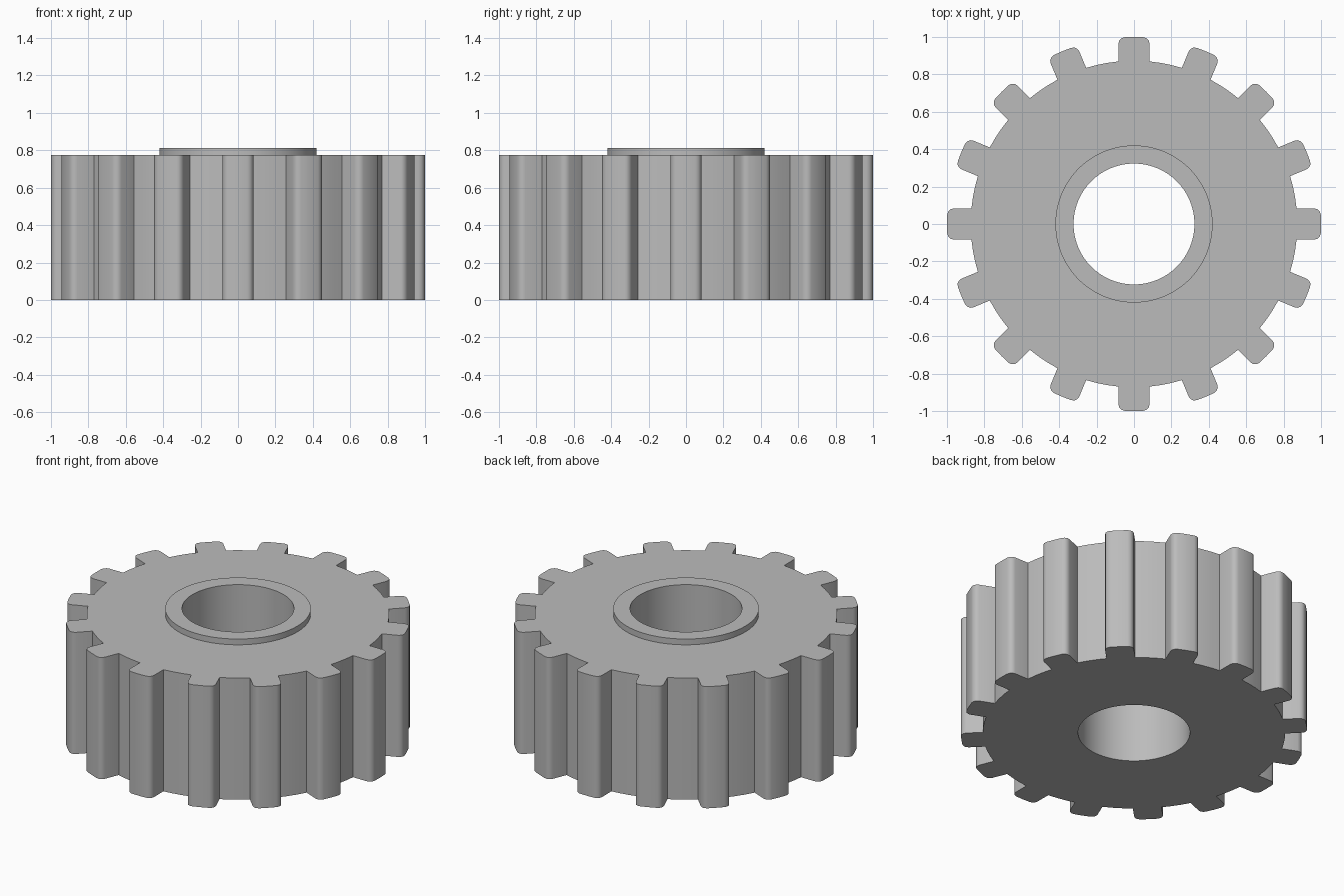
import bpy
import bmesh
import math
from mathutils import Vector, Matrix

TEETH = 16
HALF_WIDTH = 0.083
ROOT_R, TIP_R, FILLET = 0.873, 1.0, 0.035
BORE_R, COLLAR_R = 0.323, 0.42
BODY_TOP, COLLAR_TOP = 0.775, 0.812

cube = bpy.data.objects.get("Cube")
if cube:
    bpy.data.objects.remove(cube, do_unlink=True)

steel = bpy.data.materials.new("plain_grey")
steel.use_nodes = True
GREY = (0.5, 0.5, 0.5, 1)
steel.diffuse_color = GREY
steel.node_tree.nodes["Principled BSDF"].inputs["Base Color"].default_value = GREY


def circle(radius, count, start=0.0):
    step = math.tau / count
    return [Vector((radius * math.cos(start + i * step),
                    radius * math.sin(start + i * step))) for i in range(count)]


def tooth_points():
    """One tooth pointing along +x, followed by the root arc up to the next."""
    cy = HALF_WIDTH - FILLET
    cx = math.sqrt((TIP_R - FILLET) ** 2 - cy ** 2)
    end = math.atan2(cy, cx)
    upper = []
    for i in range(4):
        a = end + (math.pi / 2 - end) * i / 3
        upper.append(Vector((cx + FILLET * math.cos(a), cy + FILLET * math.sin(a))))
    upper.append(Vector((math.sqrt(ROOT_R ** 2 - HALF_WIDTH ** 2), HALF_WIDTH)))
    lower = [Vector((p.x, -p.y)) for p in reversed(upper)]
    root = math.asin(HALF_WIDTH / ROOT_R)
    gap = math.tau / TEETH - 2 * root
    arc = [Vector((ROOT_R * math.cos(root + gap * t / 3),
                   ROOT_R * math.sin(root + gap * t / 3))) for t in (1, 2)]
    return lower + [Vector((TIP_R, 0))] + upper + arc


def ring_solid(name, outer, inner, z0, z1):
    """Solid between two matching closed outlines."""
    bm = bmesh.new()
    loops = [[bm.verts.new((p.x, p.y, z)) for p in outline]
             for outline, z in ((outer, z0), (outer, z1), (inner, z1), (inner, z0))]
    n = len(outer)
    for k in range(4):
        a, b = loops[k], loops[(k + 1) % 4]
        for i in range(n):
            j = (i + 1) % n
            bm.faces.new((a[i], a[j], b[j], b[i]))
    bmesh.ops.recalc_face_normals(bm, faces=bm.faces)
    mesh = bpy.data.meshes.new(name)
    bm.to_mesh(mesh)
    bm.free()
    mesh.materials.append(steel)
    obj = bpy.data.objects.new(name, mesh)
    bpy.context.collection.objects.link(obj)
    bpy.ops.object.select_all(action="DESELECT")
    obj.select_set(True)
    bpy.context.view_layer.objects.active = obj
    bpy.ops.object.shade_smooth_by_angle(angle=math.radians(32))
    return obj


# Toothed body with a through bore
tooth = tooth_points()
outline = []
for k in range(TEETH):
    turn = Matrix.Rotation(math.tau * k / TEETH, 2)
    outline += [turn @ p for p in tooth]
count = len(outline)
first = -5 * math.tau / count  # the sixth point of each tooth is its tip centre
bore = circle(BORE_R, count, first)
ring_solid("gear_body", outline, bore, 0, BODY_TOP)

# Raised collar around the bore
ring_solid("hub_collar", circle(COLLAR_R, count, first), bore, BODY_TOP, COLLAR_TOP)
